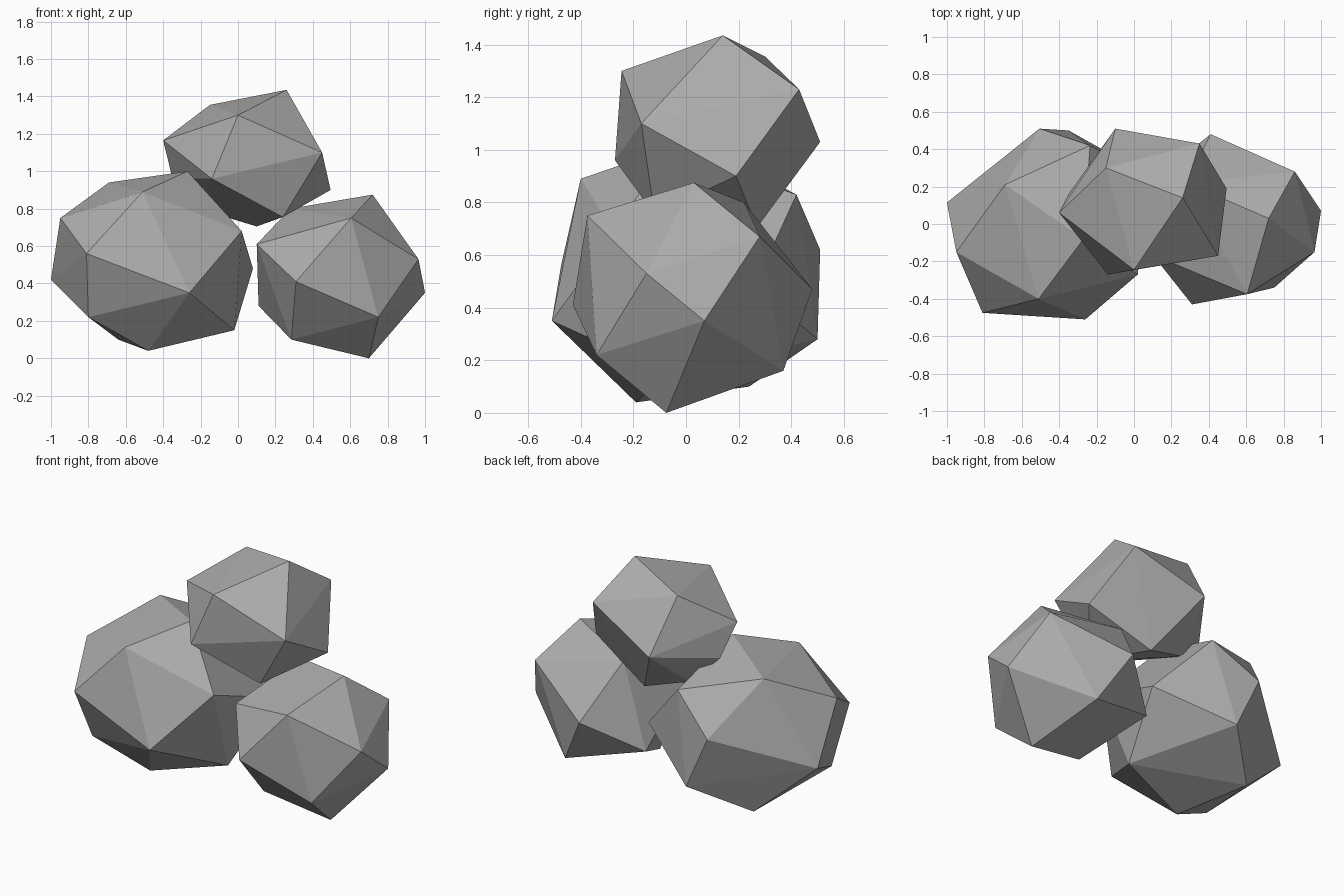
import bpy, bmesh

# Dark stone colour
stone = bpy.data.materials.new("stone")
stone.diffuse_color = (.42, .415, .405, 1)


def rock(name, corners):
    """Faceted boulder: convex hull around its corner points."""
    bm = bmesh.new()
    for co in corners:
        bm.verts.new(co)
    bmesh.ops.convex_hull(bm, input=bm.verts[:])
    bmesh.ops.delete(bm, geom=[v for v in bm.verts if not v.link_faces], context='VERTS')
    bmesh.ops.recalc_face_normals(bm, faces=bm.faces[:])
    mesh = bpy.data.meshes.new(name)
    bm.to_mesh(mesh)
    bm.free()
    mesh.materials.append(stone)
    ob = bpy.data.objects.new(name, mesh)
    bpy.context.collection.objects.link(ob)
    return ob


# Large boulder on the left
rock("left_rock", [
    (-1.0, .115, .42), (-.95, -.15, .75), (-.81, -.475, .56), (-.26, -.51, .35),
    (.02, -.27, .68), (-.51, -.40, .89), (-.69, .21, .94), (-.27, -.08, 1.0),
    (.08, .26, .48), (-.02, -.07, .15), (-.48, -.19, .04), (-.64, .24, .10),
    (-.80, -.31, .22), (-.505, .51, .62), (-.35, .50, .28), (-.235, .42, .83)])

# Medium boulder on the right
rock("right_rock", [
    (.605, -.375, .75), (.31, -.43, .41), (.75, -.34, .22), (.965, -.15, .53),
    (1.0, .07, .35), (.72, .03, .875), (.70, -.075, 0), (.86, .28, .67),
    (.41, .48, .47), (.585, .37, .16), (.10, -.165, .61), (.11, .245, .28),
    (.285, -.15, .10), (.28, .22, .80)])

# Small boulder resting on top
rock("top_rock", [
    (-.40, .06, 1.165), (-.15, .30, 1.355), (.26, .14, 1.435), (.45, -.17, 1.10),
    (.495, .19, .90), (0, -.245, 1.30), (-.14, -.27, .96), (.35, .43, 1.23),
    (-.10, .51, 1.03), (.24, -.12, .755), (.10, .27, .705), (-.35, .16, .96),
    (-.18, .22, .79)])
